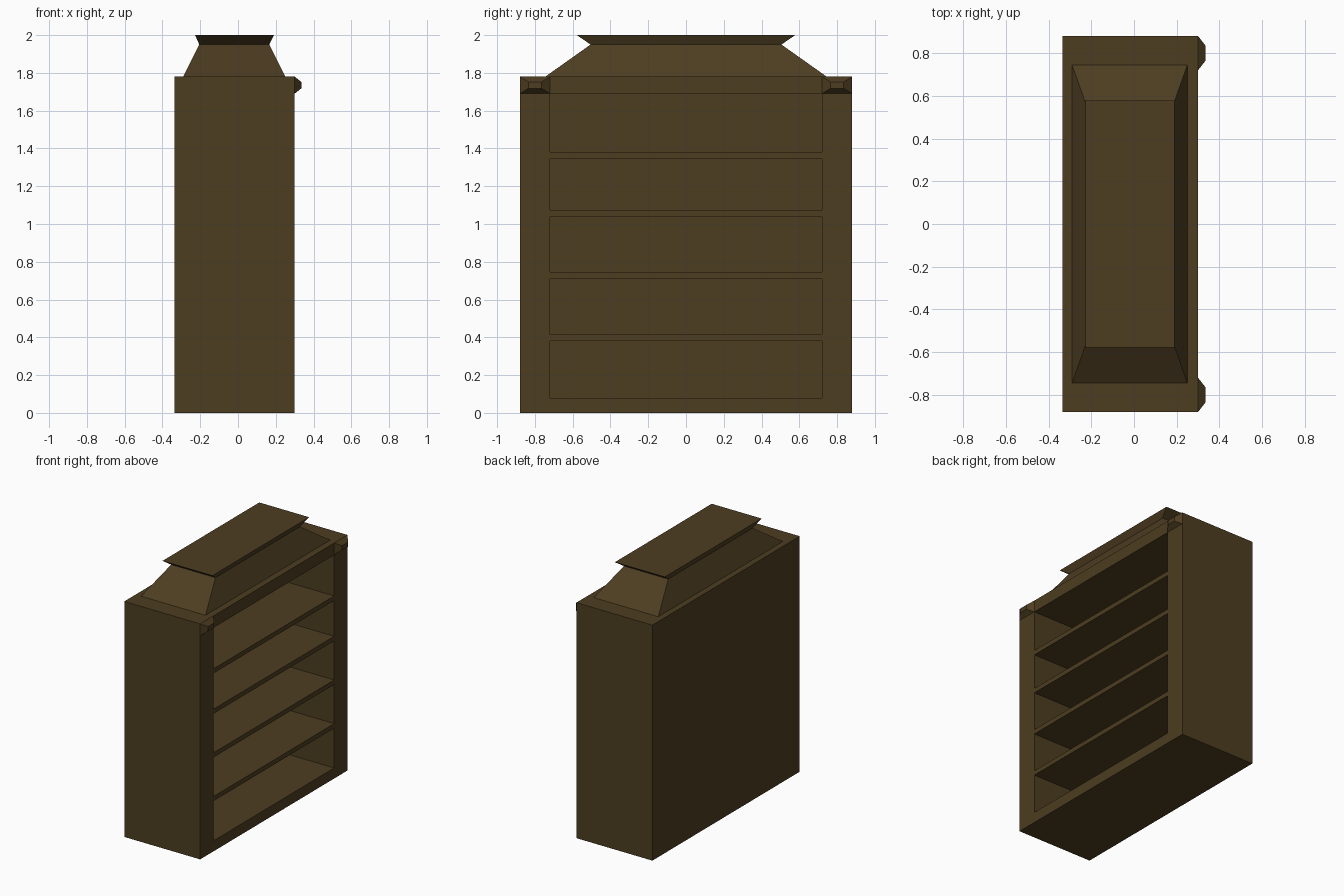
import bpy
import bmesh

if "Cube" in bpy.data.objects:
    bpy.data.objects.remove(bpy.data.objects["Cube"])

wood = bpy.data.materials.new("dark_wood")
wood.diffuse_color = (0.075, 0.047, 0.015, 1)
wood.use_nodes = True
wood.node_tree.nodes["Principled BSDF"].inputs["Base Color"].default_value = wood.diffuse_color


def loft(name, rings):
    """Closed solid through a stack of four-cornered rings."""
    bm = bmesh.new()
    loops = [[bm.verts.new(p) for p in ring] for ring in rings]
    for a, b in zip(loops, loops[1:]):
        for i in range(4):
            j = (i + 1) % 4
            bm.faces.new((a[i], a[j], b[j], b[i]))
    bm.faces.new(loops[0][::-1])
    bm.faces.new(loops[-1])
    bmesh.ops.recalc_face_normals(bm, faces=bm.faces[:])
    mesh = bpy.data.meshes.new(name)
    bm.to_mesh(mesh)
    bm.free()
    mesh.materials.append(wood)
    obj = bpy.data.objects.new(name, mesh)
    bpy.context.collection.objects.link(obj)
    return obj


def ring_z(x0, x1, y0, y1, z):
    return [(x0, y0, z), (x1, y0, z), (x1, y1, z), (x0, y1, z)]


def ring_x(x, y0, y1, z0, z1):
    return [(x, y0, z0), (x, y1, z0), (x, y1, z1), (x, y0, z1)]


def box(name, x0, x1, y0, y1, z0, z1):
    return loft(name, [ring_z(x0, x1, y0, y1, z0), ring_z(x0, x1, y0, y1, z1)])


BACK, FRONT, HALF, INNER = -0.335, 0.30, 0.88, 0.72
BASE, HEAD, TOP = 0.08, 1.69, 1.78

# Carcass
box("base", BACK, FRONT, -HALF, HALF, 0, BASE)
box("top_slab", BACK, FRONT, -HALF, HALF, HEAD, TOP)
box("back_panel", BACK, BACK + 0.035, -INNER, INNER, BASE, HEAD)

# Side panels and faceted corner blocks
for side, s in (("left", -1), ("right", 1)):
    y0, y1 = sorted((s * INNER, s * HALF))
    box(side + "_side_panel", BACK, FRONT, y0, y1, BASE, HEAD)
    loft(side + "_corner_block", [
        ring_x(FRONT, y0, y1, HEAD, TOP),
        ring_x(FRONT + 0.035, y0 + 0.045, y1 - 0.045, HEAD + 0.028, TOP - 0.028)])

# Shelves
for i, z in enumerate((0.38, 0.71, 1.04, 1.345)):
    box(f"shelf_{i + 1}", BACK + 0.035, FRONT, -INNER, INNER, z, z + 0.035)

# Sloped crown with a flared cap
loft("crown", [
    ring_z(-0.29, 0.25, -0.745, 0.745, TOP),
    ring_z(-0.205, 0.165, -0.505, 0.505, 1.95),
    ring_z(-0.227, 0.19, -0.578, 0.578, 2.0)])
